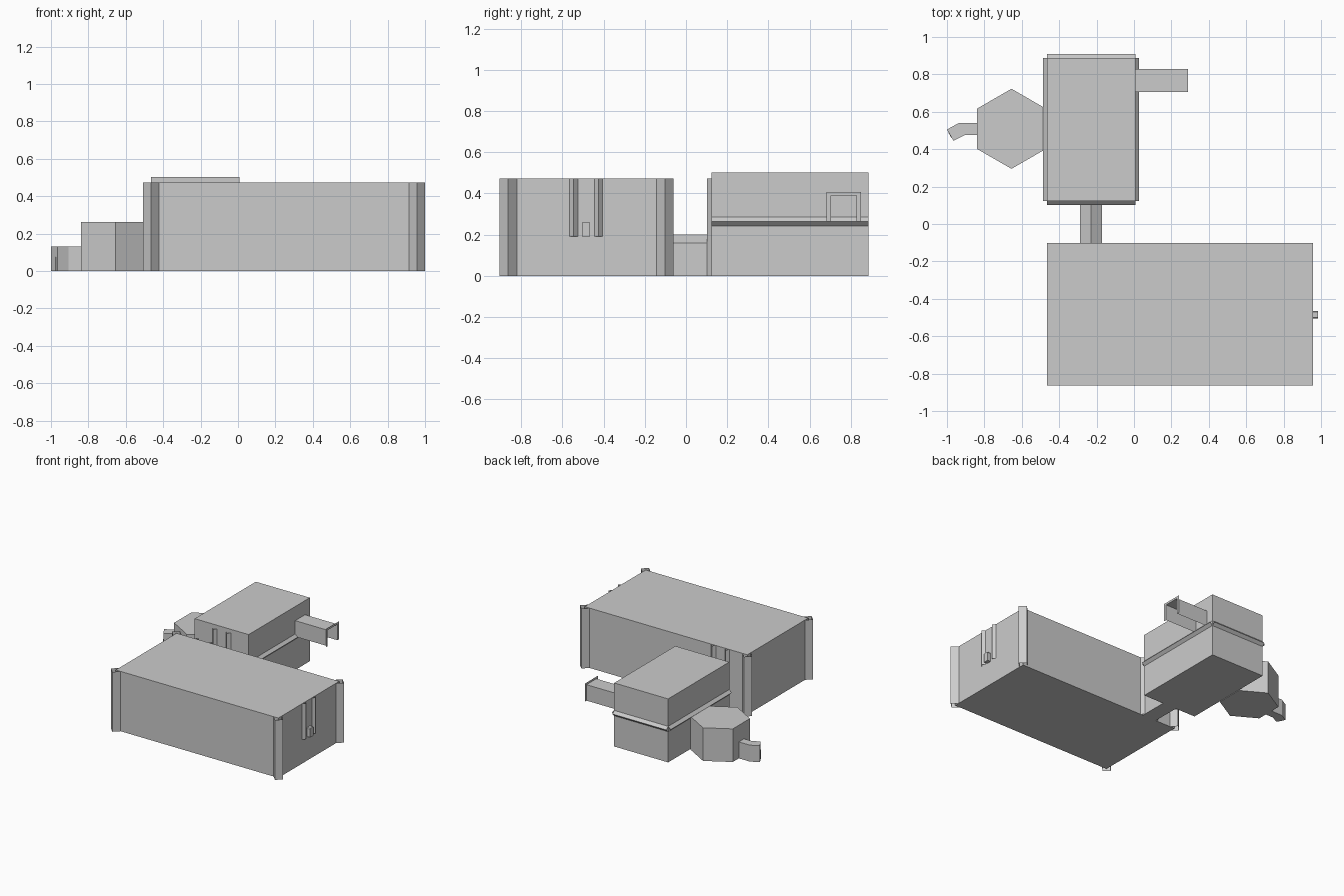
import bpy, bmesh, math
from mathutils import Vector

cube = bpy.data.objects.get("Cube")
if cube:
    bpy.data.objects.remove(cube, do_unlink=True)

grey = bpy.data.materials.new("light_grey")
grey.use_nodes = True
grey.diffuse_color = (0.6, 0.6, 0.6, 1)
grey.node_tree.nodes["Principled BSDF"].inputs["Base Color"].default_value = (0.6, 0.6, 0.6, 1)


def finish(name, bm, fix_normals=True):
    if fix_normals:
        bmesh.ops.recalc_face_normals(bm, faces=bm.faces)
    mesh = bpy.data.meshes.new(name)
    bm.to_mesh(mesh)
    bm.free()
    mesh.materials.append(grey)
    ob = bpy.data.objects.new(name, mesh)
    bpy.context.collection.objects.link(ob)
    return ob


def extrude(name, profile, offset, caps=True, closed=True):
    """Sweep a profile of 3D points along an offset vector."""
    bm = bmesh.new()
    a = [bm.verts.new(p) for p in profile]
    b = [bm.verts.new(Vector(p) + Vector(offset)) for p in profile]
    n = len(a)
    for i in range(n if closed else n - 1):
        j = (i + 1) % n
        bm.faces.new((a[i], a[j], b[j], b[i]))
    if caps:
        bm.faces.new(a)
        bm.faces.new(b)
    return finish(name, bm)


def box(name, x0, x1, y0, y1, z0, z1):
    return extrude(name, [(x0, y0, z0), (x1, y0, z0), (x1, y1, z0), (x0, y1, z0)],
                   (0, 0, z1 - z0))


def diamond_tube(name, start, end, r):
    """Open four-sided tube with its corners pointing along the axes."""
    start, end = Vector(start), Vector(end)
    axis = (end - start).normalized()
    u = Vector((0, 0, 1)) if abs(axis.z) < 0.5 else Vector((1, 0, 0))
    v = axis.cross(u)
    extrude(name, [start + d * r for d in (u, v, -u, -v)], end - start, caps=False)


# Main hall with open corner posts
X0, X1, Y0, Y1, H = -0.465, 0.957, -0.863, -0.102, 0.473
box("main_hall", X0, X1, Y0, Y1, 0, H)
for x, sx in ((X0, "right"), (X1, "left")):
    for y, sy in ((Y0, "front"), (Y1, "back")):
        diamond_tube(f"{sy}_{sx}_post", (x, y, 0), (x, y, H), 0.042)

# Rails and handle on the end wall
for i, y in enumerate((-0.545, -0.425)):
    diamond_tube(f"end_rail_{i + 1}", (X1, y, 0.19), (X1, y, H), 0.02)
extrude("end_handle", [(X1, -0.505, 0.19), (X1, -0.465, 0.19), (X1, -0.465, 0.255),
                       (X1, -0.47, 0.262), (X1, -0.5, 0.262), (X1, -0.505, 0.255)],
        (0.028, 0, 0))

# Rear building with a ledge of tubes round its middle
BX0, BX1, BY0, BY1, BH, LZ = -0.465, 0.007, 0.123, 0.887, 0.502, 0.264
box("rear_building", BX0, BX1, BY0, BY1, 0, BH)
for side, x in (("right", BX0), ("left", BX1)):
    diamond_tube(f"{side}_ledge", (x, BY0, LZ), (x, BY1, LZ), 0.021)
for side, y in (("front", BY0), ("back", BY1)):
    diamond_tube(f"{side}_ledge", (BX0, y, LZ), (BX1, y, LZ), 0.021)

# Gabled passage between the two, with rails either side of each doorway
PX = -0.23
extrude("passage", [(PX - 0.06, Y1, 0), (PX + 0.06, Y1, 0), (PX + 0.06, Y1, 0.16),
                    (PX, Y1, 0.2), (PX - 0.06, Y1, 0.16)], (0, BY0 - Y1, 0))
for wall, y in (("hall", Y1), ("building", BY0)):
    for side, s in (("right", -1), ("left", 1)):
        x = PX + s * 0.06
        diamond_tube(f"{wall}_{side}_rail", (x, y, 0), (x, y, H), 0.021)


# Side chute: open arch with a thin flared frame at its mouth
def arch(x, margin):
    y0, y1, top = 0.705 - margin, 0.828 + margin, 0.39 + margin * 0.75
    return [(x, y0, LZ), (x, y0, top), (x, y1, top), (x, y1, LZ)]


extrude("side_chute", arch(BX1, 0), (0.283, 0, 0), caps=False, closed=False)
bm = bmesh.new()
inner = [bm.verts.new(p) for p in arch(0.29, 0)]
outer = [bm.verts.new(p) for p in arch(0.29, 0.022)]
for i in range(3):
    bm.faces.new((inner[i], inner[i + 1], outer[i + 1], outer[i]))
finish("chute_frame", bm, False)

# Six-sided chamber
hexagon = [(-0.655 + 0.214 * math.sin(math.radians(a)),
            0.509 + 0.214 * math.cos(math.radians(a)), 0) for a in range(0, 360, 60)]
extrude("hex_chamber", hexagon, (0, 0, 0.262))

# Bent entrance tunnel and its door plate
mouth_a, mouth_b = Vector((-1, 0.505, 0)), Vector((-0.965, 0.445, 0))
extrude("entrance_tunnel", [(-0.84, 0.54, 0), (-0.937, 0.54, 0), mouth_a, mouth_b,
                            (-0.905, 0.475, 0), (-0.84, 0.475, 0)], (0, 0, 0.13))
out = Vector((-0.86, -0.5, 0)) * 0.002
d0, d1 = mouth_a.lerp(mouth_b, 0.25), mouth_a.lerp(mouth_b, 0.75)
extrude("entrance_door", [d0, d1, d1 + out, d0 + out], (0, 0, 0.075))
